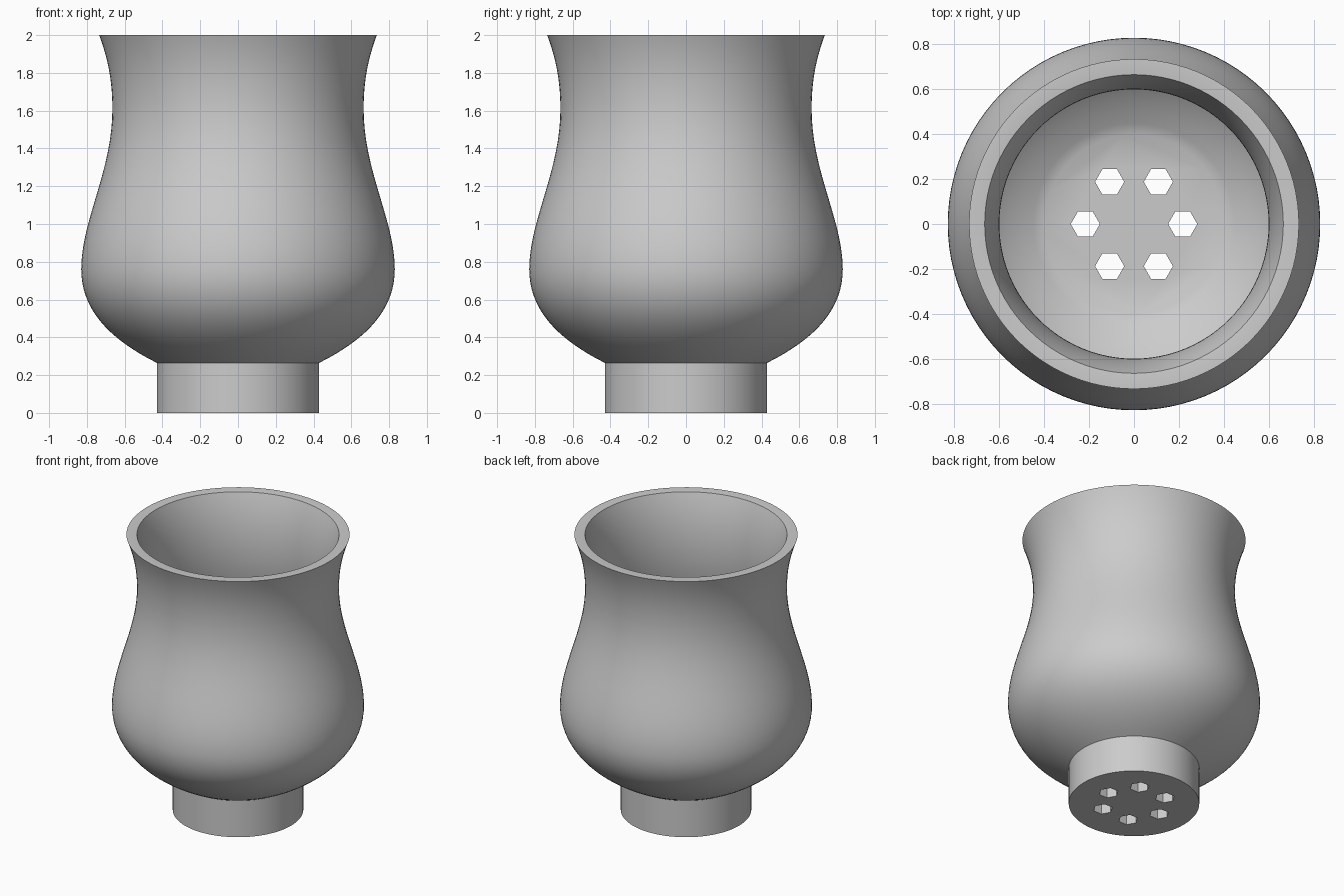
import bpy, bmesh, math
from mathutils import Vector
from mathutils.geometry import interpolate_bezier

if "Cube" in bpy.data.objects:
    bpy.data.objects.remove(bpy.data.objects["Cube"])

SEGMENTS, WALL = 96, 0.065
BASE_R, BASE_H = 0.43, 0.265

grey = bpy.data.materials.new("plain grey")
grey.use_nodes = True
colour = (0.6, 0.6, 0.6, 1)
grey.diffuse_color = colour
grey.node_tree.nodes["Principled BSDF"].inputs["Base Color"].default_value = colour


def finish(bm, name):
    bmesh.ops.recalc_face_normals(bm, faces=bm.faces)
    mesh = bpy.data.meshes.new(name)
    bm.to_mesh(mesh)
    bm.free()
    mesh.materials.append(grey)
    obj = bpy.data.objects.new(name, mesh)
    bpy.context.collection.objects.link(obj)
    return obj


def activate(obj):
    bpy.ops.object.select_all(action="DESELECT")
    obj.select_set(True)
    bpy.context.view_layer.objects.active = obj


# Outer wall: belly, shoulder and flared lip as (radius, height) curves
curves = [
    [(BASE_R, BASE_H), (0.70, 0.40), (0.83, 0.56), (0.83, 0.76)],
    [(0.83, 0.76), (0.83, 1.02), (0.665, 1.28), (0.665, 1.61)],
    [(0.665, 1.61), (0.665, 1.76), (0.69, 1.88), (0.735, 2.0)],
]
outer = [Vector(curves[0][0])]
for c in curves:
    outer += [Vector(p[:2]) for p in interpolate_bezier(*[Vector(q) for q in c], 17)[1:]]

# Inner wall: outer wall offset by its thickness
inner = []
for i, p in enumerate(outer):
    t = (outer[min(i + 1, len(outer) - 1)] - outer[max(i - 1, 0)]).normalized()
    q = p + WALL * Vector((-t.y, t.x))
    if q.y < 2.0:
        inner.append(q)
inner.append(Vector((outer[-1].x - WALL, 2.0)))

# Revolve the closed cup, with a flat disc for base and inner floor
profile = [Vector((BASE_R, 0))] + outer + inner[::-1]
bm = bmesh.new()
rings = []
for r, z in profile:
    rings.append([bm.verts.new((r * math.cos(a), r * math.sin(a), z))
                  for a in (math.tau * k / SEGMENTS for k in range(SEGMENTS))])
for low, high in zip(rings, rings[1:]):
    for k in range(SEGMENTS):
        n = (k + 1) % SEGMENTS
        bm.faces.new((low[k], low[n], high[n], high[k]))
bm.faces.new(rings[0])
bm.faces.new(rings[-1])
cup = finish(bm, "drainer_cup")

# Ring of six hexagonal drain holes through the base
bm = bmesh.new()
for k in range(6):
    a = math.tau * k / 6
    made = bmesh.ops.create_cone(bm, cap_ends=True, segments=6, radius1=0.065,
                                 radius2=0.065, depth=1)["verts"]
    corner = max(made, key=lambda v: v.co.x)
    turn = math.atan2(corner.co.y, corner.co.x)
    for v in made:
        x, y, z = v.co
        v.co = (x * math.cos(turn) + y * math.sin(turn) + 0.217 * math.cos(a),
                y * math.cos(turn) - x * math.sin(turn) + 0.217 * math.sin(a), z + 0.2)
cutter = finish(bm, "drain_hole_cutter")
cutter.hide_render = True

activate(cup)
cut = cup.modifiers.new("drain holes", "BOOLEAN")
cut.operation, cut.solver, cut.object = "DIFFERENCE", "EXACT", cutter
bpy.ops.object.modifier_apply(modifier=cut.name)
bpy.data.objects.remove(cutter)
bpy.ops.object.shade_smooth_by_angle(angle=math.radians(30))
